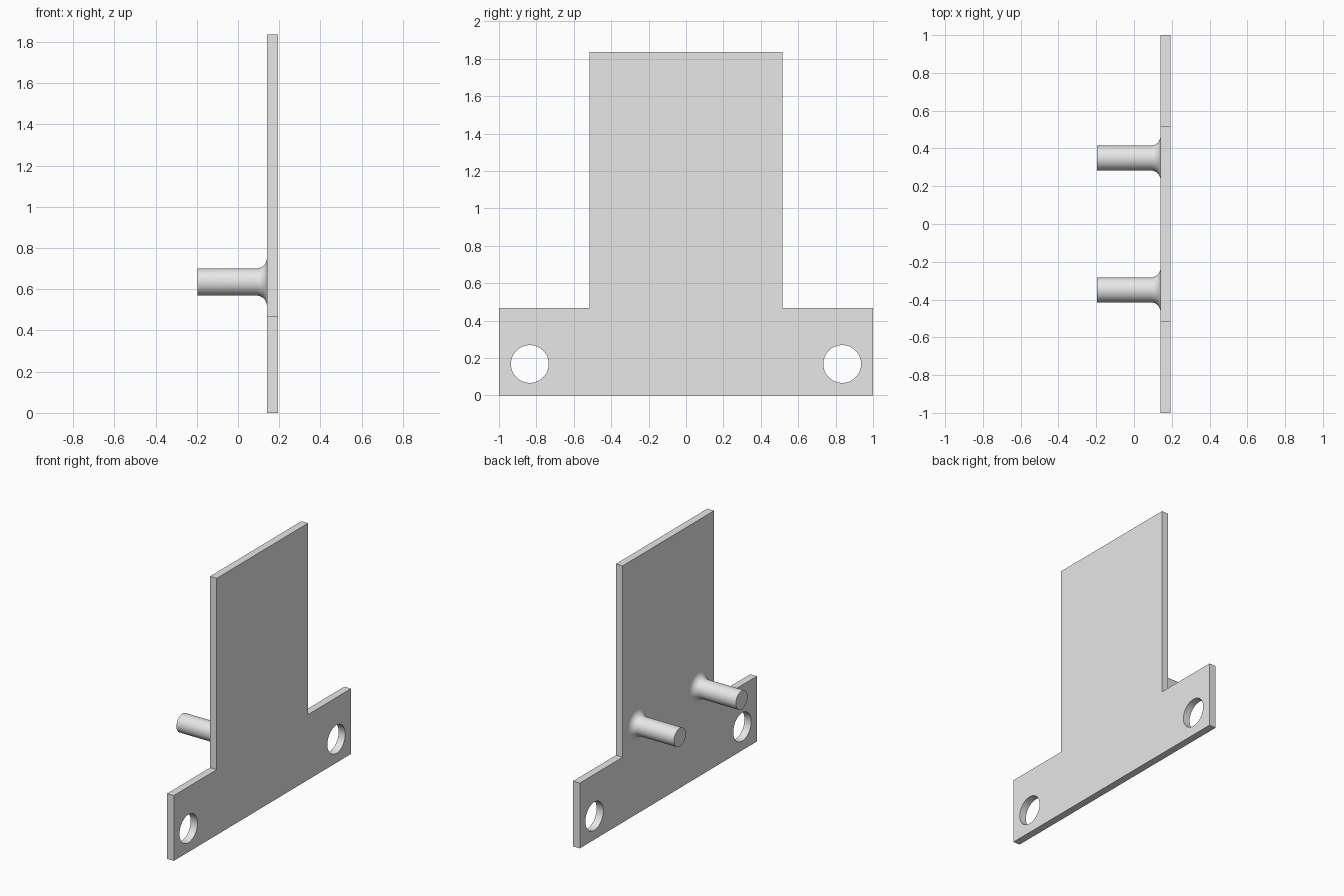
import bpy, bmesh, math
from mathutils import Matrix

if "Cube" in bpy.data.objects:
    bpy.data.objects.remove(bpy.data.objects["Cube"])

PLATE_BACK, PLATE_FRONT = 0.14, 0.193    # plate thickness range along x
PEG_TIP = -0.196
SEGMENTS = 64

grey = bpy.data.materials.new("light grey")
grey.diffuse_color = (0.8, 0.8, 0.8, 1)
grey.use_nodes = True
grey.node_tree.nodes["Principled BSDF"].inputs["Base Color"].default_value = grey.diffuse_color


def make_object(name, bm):
    bmesh.ops.recalc_face_normals(bm, faces=bm.faces)
    mesh = bpy.data.meshes.new(name)
    bm.to_mesh(mesh)
    bm.free()
    mesh.materials.append(grey)
    obj = bpy.data.objects.new(name, mesh)
    bpy.context.collection.objects.link(obj)
    return obj


def smooth(obj):
    bpy.ops.object.select_all(action='DESELECT')
    obj.select_set(True)
    bpy.context.view_layer.objects.active = obj
    bpy.ops.object.shade_smooth_by_angle(angle=math.radians(30))


# Inverted T-shaped plate: half outline mirrored, then extruded along x
half = [(1.0, 0), (1.0, 0.467), (0.516, 0.467), (0.516, 1.835)]
outline = half + [(-y, z) for y, z in reversed(half)]
bm = bmesh.new()
face = bm.faces.new([bm.verts.new((PLATE_BACK, y, z)) for y, z in outline])
ext = bmesh.ops.extrude_face_region(bm, geom=[face])
bmesh.ops.translate(bm, vec=(PLATE_FRONT - PLATE_BACK, 0, 0),
                    verts=[v for v in ext["geom"] if isinstance(v, bmesh.types.BMVert)])
plate = make_object("mounting_plate", bm)

# Two bolt holes through the foot of the plate
bm = bmesh.new()
for side in (-1, 1):
    place = Matrix.Translation((0.165, side * 0.835, 0.168)) @ Matrix.Rotation(math.pi / 2, 4, 'Y')
    bmesh.ops.create_cone(bm, cap_ends=True, segments=SEGMENTS, radius1=0.101,
                          radius2=0.101, depth=0.2, matrix=place)
cutter = make_object("bolt_hole_cutter", bm)
cutter.hide_render = True
cut = plate.modifiers.new("bolt_holes", 'BOOLEAN')
cut.operation, cut.solver, cut.object = 'DIFFERENCE', 'EXACT', cutter
bpy.context.view_layer.objects.active = plate
bpy.ops.object.modifier_apply(modifier=cut.name)
bpy.data.objects.remove(cutter)
smooth(plate)

# Pegs with a concave fillet at the root: (x, radius) profile turned about x
RADIUS, FILLET = 0.066, 0.05
profile = [(PEG_TIP, 0), (PEG_TIP, RADIUS)]
for i in range(11):
    a = math.pi / 2 * i / 10
    profile.append((PLATE_BACK - FILLET + FILLET * math.sin(a),
                    RADIUS + FILLET * (1 - math.cos(a))))
for name, y in (("left_peg", -0.349), ("right_peg", 0.349)):
    bm = bmesh.new()
    verts = [bm.verts.new((x, 0, r)) for x, r in profile]
    edges = [bm.edges.new(pair) for pair in zip(verts, verts[1:])]
    bmesh.ops.spin(bm, geom=verts + edges, cent=(0, 0, 0), axis=(1, 0, 0),
                   angle=2 * math.pi, steps=SEGMENTS)
    bmesh.ops.remove_doubles(bm, verts=bm.verts, dist=1e-5)
    bmesh.ops.translate(bm, vec=(0, y, 0.635), verts=bm.verts)
    smooth(make_object(name, bm))
